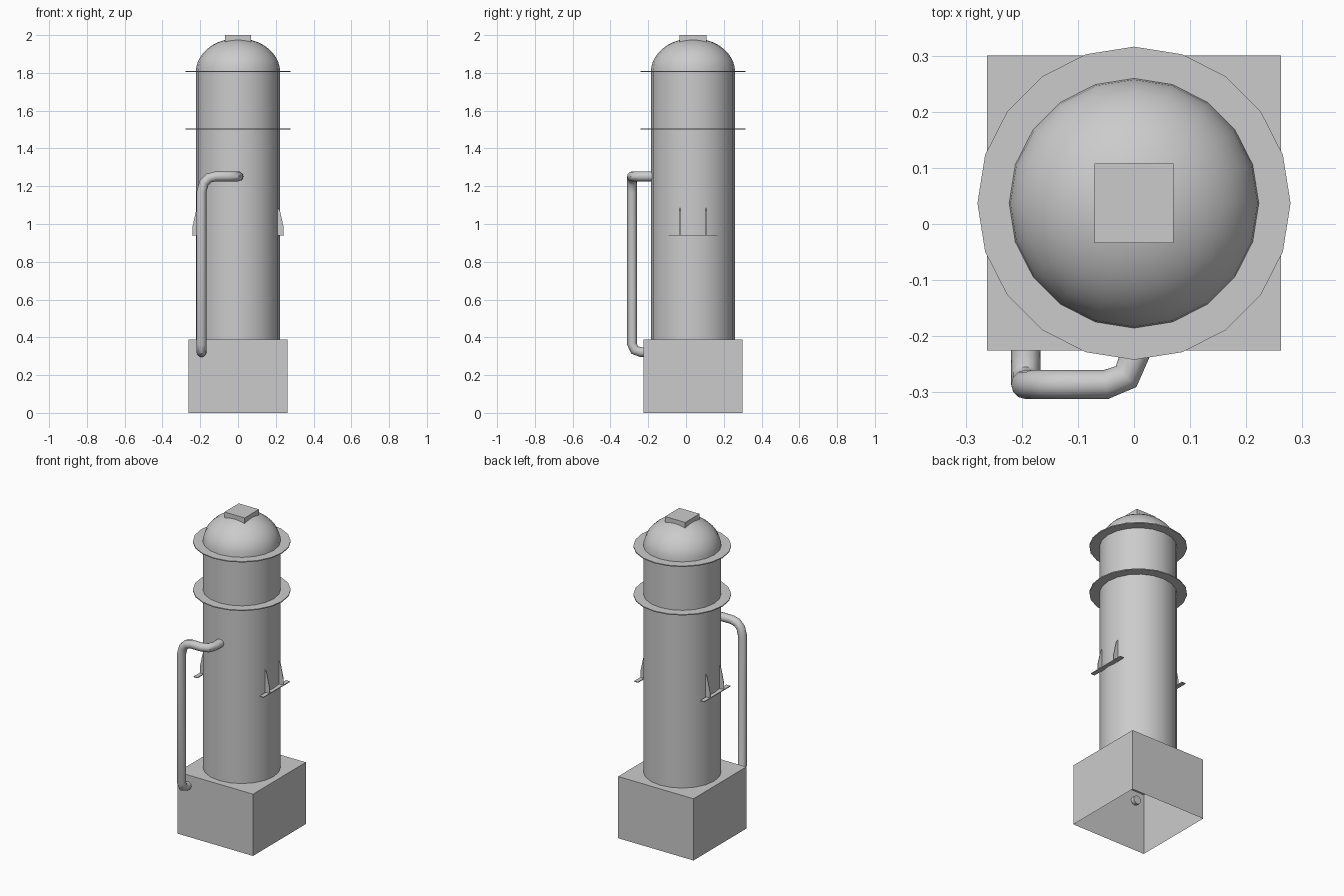
import bpy, bmesh, math
from mathutils import Matrix

if "Cube" in bpy.data.objects:
    bpy.data.objects.remove(bpy.data.objects["Cube"], do_unlink=True)

AXIS_Y = 0.037   # column axis
SIDES = 20

grey = bpy.data.materials.new("plain grey")
grey.use_nodes = True
grey.diffuse_color = (0.6, 0.6, 0.6, 1)
grey.node_tree.nodes["Principled BSDF"].inputs["Base Color"].default_value = (0.6, 0.6, 0.6, 1)


def finish(name, bm, smooth=False):
    bmesh.ops.recalc_face_normals(bm, faces=bm.faces)
    mesh = bpy.data.meshes.new(name)
    bm.to_mesh(mesh)
    bm.free()
    mesh.materials.append(grey)
    obj = bpy.data.objects.new(name, mesh)
    bpy.context.collection.objects.link(obj)
    if smooth:
        shade(obj)
    return obj


def shade(obj):
    bpy.ops.object.select_all(action='DESELECT')
    obj.select_set(True)
    bpy.context.view_layer.objects.active = obj
    bpy.ops.object.shade_smooth_by_angle(angle=math.radians(40))


def add_box(bm, low, high):
    size = [h - l for l, h in zip(low, high)]
    mid = [(h + l) / 2 for l, h in zip(low, high)]
    bmesh.ops.create_cube(bm, size=1, matrix=Matrix.Translation(mid) @ Matrix.Diagonal((*size, 1)))


def lathe(name, profile, smooth):
    """Spin (radius, height) pairs around the column axis."""
    bm = bmesh.new()
    rings = []
    for r, z in profile:
        rings.append([bm.verts.new((r * math.cos(a), AXIS_Y + r * math.sin(a), z))
                      for a in (2 * math.pi * i / SIDES for i in range(SIDES))])
    for lower, upper in zip(rings, rings[1:]):
        for i in range(SIDES):
            j = (i + 1) % SIDES
            bm.faces.new((lower[i], lower[j], upper[j], upper[i]))
    bm.faces.new(rings[0])
    bm.faces.new(rings[-1])
    return finish(name, bm, smooth)


# Square base, open underneath
bm = bmesh.new()
add_box(bm, (-0.262, -0.225, 0), (0.262, 0.3, 0.388))
bm.normal_update()
bmesh.ops.delete(bm, geom=[f for f in bm.faces if f.normal.z < -0.5], context='FACES_ONLY')
finish("base", bm)

# Column, flanges and dome
lathe("column", [(0.222, 0.385), (0.222, 1.805)], True)
for name, z in (("lower_flange", 1.502), ("upper_flange", 1.807)):
    lathe(name, [(0.279, z - 0.003), (0.279, z + 0.003)], False)
steps = [math.radians(9 * i) for i in range(10)]
lathe("dome", [(0.222 * math.cos(a) + 0.001, 1.805 + 0.178 * math.sin(a)) for a in steps], True)

# Square cap on the dome
bm = bmesh.new()
add_box(bm, (-0.07, AXIS_Y - 0.071, 1.96), (0.07, AXIS_Y + 0.071, 2.0))
finish("cap", bm)

# Side brackets: a narrow shelf with two tapering fins
for name, side in (("left", 1), ("right", -1)):
    bm = bmesh.new()
    add_box(bm, (0.216, AXIS_Y - 0.13, 0.938), (0.243, AXIS_Y + 0.13, 0.943))
    for offset in (-0.069, 0.069):
        outline = [(0.205, 0.94), (0.242, 0.94), (0.242, 0.98), (0.222, 1.07), (0.207, 1.09)]
        fin = bm.faces.new([bm.verts.new((x, AXIS_Y + offset - 0.002, z)) for x, z in outline])
        out = bmesh.ops.extrude_face_region(bm, geom=[fin])["geom"]
        bmesh.ops.translate(bm, vec=(0, 0.004, 0),
                            verts=[v for v in out if isinstance(v, bmesh.types.BMVert)])
    bmesh.ops.scale(bm, vec=(side, 1, 1), verts=bm.verts)
    finish(name + "_bracket", bm)

# Pipe from the base up into the column
path = [(-0.193, -0.2, 0.32), (-0.193, -0.24, 0.322), (-0.193, -0.272, 0.333),
        (-0.193, -0.286, 0.365), (-0.193, -0.286, 1.17), (-0.18, -0.286, 1.218),
        (-0.155, -0.286, 1.243), (-0.12, -0.286, 1.252), (-0.05, -0.286, 1.252),
        (-0.014, -0.272, 1.252), (0.001, -0.235, 1.252), (0.003, -0.16, 1.252)]
curve = bpy.data.curves.new("pipe", 'CURVE')
curve.dimensions = '3D'
curve.bevel_depth = 0.026
curve.bevel_resolution = 4
curve.use_fill_caps = True
spline = curve.splines.new('POLY')
spline.points.add(len(path) - 1)
for point, co in zip(spline.points, path):
    point.co = (*co, 1)
curve.materials.append(grey)
pipe = bpy.data.objects.new("pipe", curve)
bpy.context.collection.objects.link(pipe)
bpy.ops.object.select_all(action='DESELECT')
pipe.select_set(True)
bpy.context.view_layer.objects.active = pipe
bpy.ops.object.convert(target='MESH')
shade(bpy.context.view_layer.objects.active)
